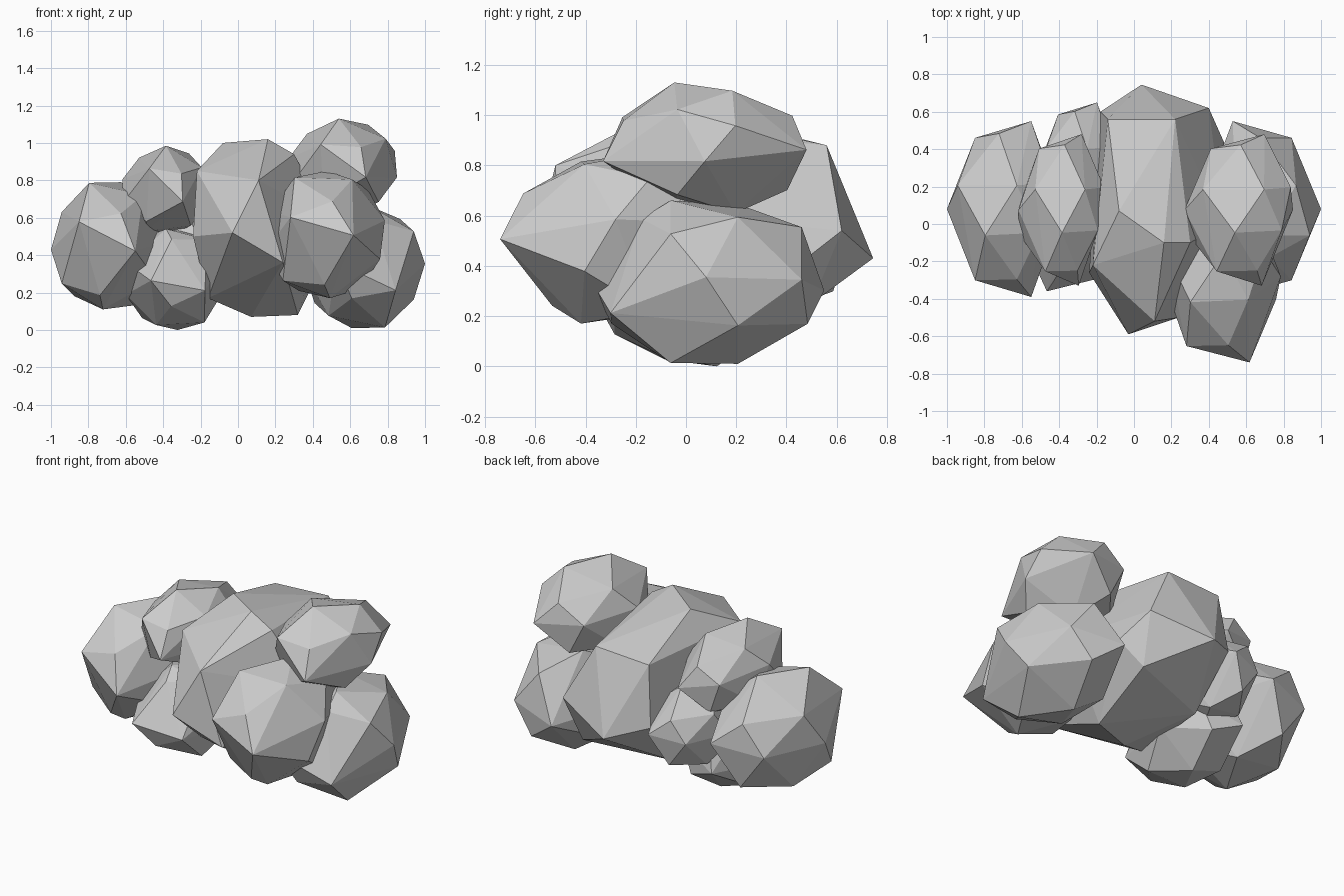
import bpy, bmesh, math
from mathutils import Vector, Matrix

if "Cube" in bpy.data.objects:
    bpy.data.objects.remove(bpy.data.objects["Cube"])

# Small faceted puff: irregular, roughly unit-sized points wrapped in a hull
PUFF = [
    (.97, 0, .06), (.79, -.3, .58), (.79, .27, -.52), (.57, .27, .78),
    (.5, -.81, -.37), (.5, .81, .03), (-.44, -1, .08), (-.44, 1, -.1),
    (.33, -.3, -.97), (.1, -.3, .98), (.15, -.55, .76), (-.2, .27, -.98),
    (0, .81, .66), (.1, .86, -.5), (-.97, 0, -.06), (-.79, .3, -.58),
    (-.79, -.27, .52), (-.57, -.27, -.78), (-.4, .3, .92), (-.2, -.8, -.5),
]
# Large middle puff, fuller towards the back
CORE = [
    (-.03, -.59, .52), (.11, -.52, .8), (.24, -.5, .36), (-.08, .07, 1),
    (.16, -.1, 1.02), (.3, -.1, .94), (.04, .745, .43), (.22, .56, .88),
    (-.14, .56, .86), (-.22, -.22, .85), (-.24, -.26, .5), (-.16, -.12, .17),
    (.07, 0, .07), (.32, .08, .08), (-.18, .6, .5), (.4, .62, .54),
    (.48, .44, .4), (.48, 0, .6), (.35, .5, .25), (-.15, .35, .2),
]


def puff(name, x_range, y_range, z_range, turn=0, shape=PUFF):
    """Turn the shape about y, then fit it to the given ranges."""
    rot = Matrix.Rotation(math.radians(turn), 3, 'Y')
    pts = [rot @ Vector(p) for p in shape]
    fitted = [[0, 0, 0] for _ in pts]
    for axis, (a, b) in enumerate((x_range, y_range, z_range)):
        lo = min(p[axis] for p in pts)
        hi = max(p[axis] for p in pts)
        for f, p in zip(fitted, pts):
            f[axis] = a + (b - a) * (p[axis] - lo) / (hi - lo)
    bm = bmesh.new()
    for f in fitted:
        bm.verts.new(f)
    bmesh.ops.convex_hull(bm, input=bm.verts[:])
    loose = [v for v in bm.verts if not v.link_faces]
    bmesh.ops.delete(bm, geom=loose, context='VERTS')
    bmesh.ops.recalc_face_normals(bm, faces=bm.faces[:])
    mesh = bpy.data.meshes.new(name)
    bm.to_mesh(mesh)
    bm.free()
    obj = bpy.data.objects.new(name, mesh)
    bpy.context.collection.objects.link(obj)
    return obj


# Large middle puff
puff("centre_puff", (-.24, .48), (-.59, .745), (.07, 1.02), shape=CORE)
# Right-hand puffs
puff("right_lower_puff", (.35, 1.0), (-.39, .55), (.01, .66), 0)
puff("right_upper_puff", (.27, .85), (-.33, .48), (.61, 1.13), 195)
puff("right_front_puff", (.15, .785), (-.74, .18), (.17, .85), 170)
# Left-hand puffs
puff("left_outer_puff", (-1.0, -.38), (-.39, .55), (.11, .79), 180)
puff("left_upper_puff", (-.62, -.16), (-.33, .48), (.50, .985), 200)
puff("left_lower_puff", (-.60, -.08), (-.36, .40), (.0, .54), -15)
puff("left_back_puff", (-.51, -.08), (-.03, .65), (.22, .70), 180)
